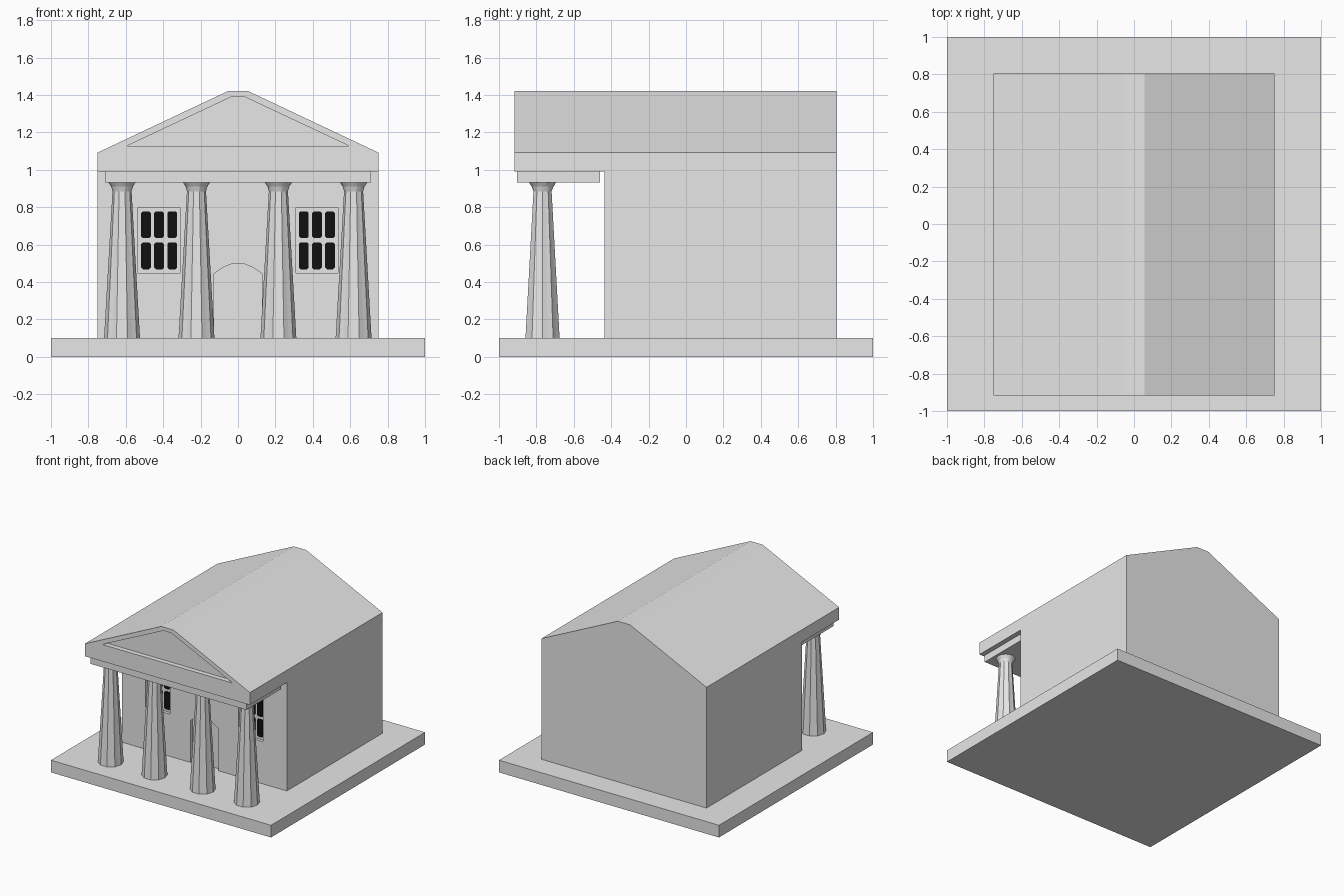
import bpy, bmesh, math

if "Cube" in bpy.data.objects:
    bpy.data.objects.remove(bpy.data.objects["Cube"])


def material(name, v):
    m = bpy.data.materials.new(name)
    m.diffuse_color = (v, v, v, 1)
    m.use_nodes = True
    m.node_tree.nodes["Principled BSDF"].inputs["Base Color"].default_value = m.diffuse_color
    return m


STONE = material("grey stone", 0.8)
GLASS = material("black glass", 0.005)


def finish(bm, name, mat):
    bmesh.ops.recalc_face_normals(bm, faces=bm.faces)
    me = bpy.data.meshes.new(name)
    bm.to_mesh(me)
    bm.free()
    me.materials.append(mat)
    ob = bpy.data.objects.new(name, me)
    bpy.context.collection.objects.link(ob)
    return ob


def prism(name, pts, y0, y1, mat=STONE):
    """Extrude an (x, z) outline from y0 to y1."""
    bm = bmesh.new()
    f = bm.faces.new([bm.verts.new((x, y0, z)) for x, z in pts])
    ext = bmesh.ops.extrude_face_region(bm, geom=[f])["geom"]
    for v in ext:
        if isinstance(v, bmesh.types.BMVert):
            v.co.y = y1
    return finish(bm, name, mat)


def rect(x0, x1, z0, z1, c=0.0):
    """Rectangle outline, corners cut by c."""
    if c == 0:
        return [(x0, z0), (x1, z0), (x1, z1), (x0, z1)]
    return [(x0 + c, z0), (x1 - c, z0), (x1, z0 + c), (x1, z1 - c),
            (x1 - c, z1), (x0 + c, z1), (x0, z1 - c), (x0, z0 + c)]


def cut(ob, name, pts, y0, y1):
    """Carve a recess and discard the cutter."""
    cutter = prism(name, pts, y0, y1)
    cutter.hide_render = True
    mod = ob.modifiers.new(name, 'BOOLEAN')
    mod.operation = 'DIFFERENCE'
    mod.solver = 'EXACT'
    mod.object = cutter
    bpy.context.view_layer.objects.active = ob
    bpy.ops.object.modifier_apply(modifier=mod.name)
    bpy.data.objects.remove(cutter)


# Base slab
prism("base_slab", rect(-1, 1, 0, 0.1), -1, 1)

# Main hall with recessed arched door
WALL = -0.437
hall = prism("hall", rect(-0.75, 0.75, 0.1, 0.99), WALL, 0.805)
door = [(-0.127, 0.05), (0.127, 0.05), (0.127, 0.445), (0.08, 0.478), (0.035, 0.496),
        (-0.035, 0.496), (-0.08, 0.478), (-0.127, 0.445)]
cut(hall, "door_recess", door, WALL - 0.1, WALL + 0.03)

# Windows: recess plus six black panes each
for side, cx in (("left", -0.422), ("right", 0.422)):
    cut(hall, side + "_window_recess", rect(cx - 0.112, cx + 0.112, 0.447, 0.797),
        WALL - 0.1, WALL + 0.025)
    for i in (-1, 0, 1):
        for z0, z1 in ((0.468, 0.612), (0.635, 0.778)):
            x = cx + i * 0.07
            prism(side + "_window_pane", rect(x - 0.026, x + 0.026, z0, z1, 0.009),
                  WALL + 0.017, WALL + 0.026, GLASS)

# Roof block with flat ridge and recessed pediment
roof = prism("roof", [(-0.75, 0.99), (0.75, 0.99), (0.75, 1.092), (0.055, 1.42),
                      (-0.055, 1.42), (-0.75, 1.092)], -0.917, 0.805)
cut(roof, "pediment_recess", [(-0.592, 1.128), (0.592, 1.128), (0.035, 1.39), (-0.035, 1.39)],
    -1.0, -0.877)

# Beam over the columns
prism("porch_beam", rect(-0.71, 0.71, 0.933, 0.99), -0.903, -0.46)

# Fluted, tapered columns with flared capitals
N = 20
RINGS = [(0.1, 0.096), (0.885, 0.051), (0.91, 0.058), (0.933, 0.073)]
for cx in (-0.62, -0.222, 0.216, 0.618):
    bm = bmesh.new()
    loops = []
    for k, (z, r) in enumerate(RINGS):
        flute = 0.94 if k < 2 else 1.0
        loops.append([bm.verts.new((
            cx + r * (flute if i % 2 else 1) * math.cos(2 * math.pi * i / N),
            -0.767 + r * (flute if i % 2 else 1) * math.sin(2 * math.pi * i / N), z))
            for i in range(N)])
    for a, b in zip(loops, loops[1:]):
        for i in range(N):
            j = (i + 1) % N
            bm.faces.new((a[i], a[j], b[j], b[i]))
    bm.faces.new(loops[0])
    bm.faces.new(loops[-1])
    finish(bm, "column", STONE)
